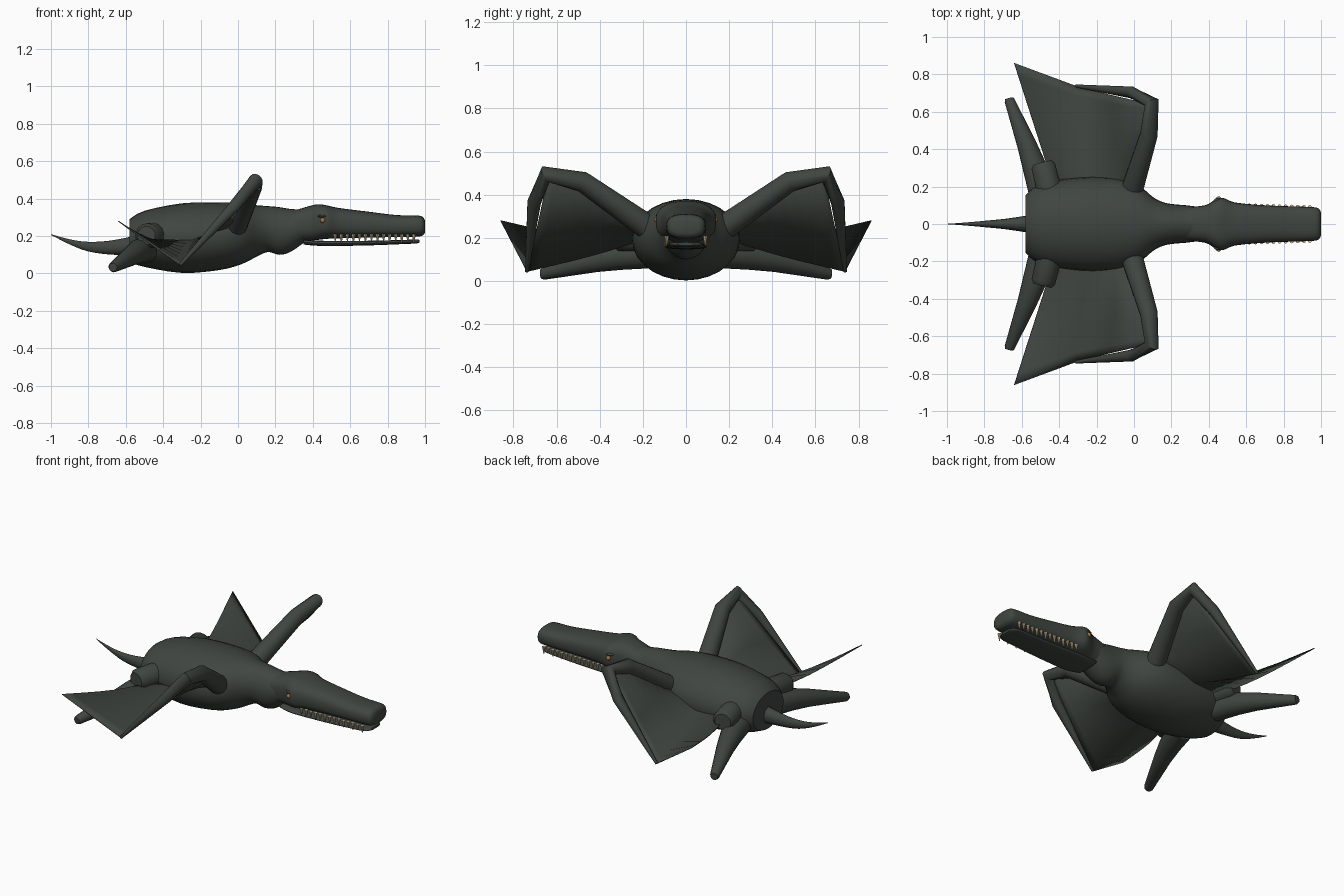
import bpy
import bmesh
import math
from mathutils import Vector

cube = bpy.data.objects.get("Cube")
if cube:
    bpy.data.objects.remove(cube, do_unlink=True)


def make_material(name, colour):
    mat = bpy.data.materials.new(name)
    mat.use_nodes = True
    rgba = (*colour, 1)
    mat.diffuse_color = rgba
    mat.node_tree.nodes["Principled BSDF"].inputs["Base Color"].default_value = rgba
    return mat


SKIN = make_material("dark grey green skin", (0.05, 0.06, 0.052))
IVORY = make_material("ivory teeth", (0.72, 0.56, 0.34))
AMBER = make_material("amber eye", (0.36, 0.17, 0.05))


def finish(name, bm, material, mirrored=False, angle=40):
    """Turn a bmesh into a shaded object, mirrored across y when asked."""
    bmesh.ops.recalc_face_normals(bm, faces=bm.faces)
    mesh = bpy.data.meshes.new(name)
    bm.to_mesh(mesh)
    bm.free()
    mesh.materials.append(material)
    obj = bpy.data.objects.new(name, mesh)
    bpy.context.collection.objects.link(obj)
    bpy.ops.object.select_all(action='DESELECT')
    obj.select_set(True)
    bpy.context.view_layer.objects.active = obj
    bpy.ops.object.shade_smooth_by_angle(angle=math.radians(angle))
    if mirrored:
        mod = obj.modifiers.new("Mirror", 'MIRROR')
        mod.use_axis = (False, True, False)
        mod.use_mirror_merge = False
    return obj


def skin_rings(bm, rings):
    """Join rings of points with quads and close both ends."""
    loops = [[bm.verts.new(p) for p in ring] for ring in rings]
    count = len(loops[0])
    for a, b in zip(loops, loops[1:]):
        for i in range(count):
            j = (i + 1) % count
            bm.faces.new((a[i], a[j], b[j], b[i]))
    bm.faces.new(loops[0][::-1])
    bm.faces.new(loops[-1])


def spline(rows, steps):
    """Catmull-Rom interpolation through rows of numbers."""
    rows = [Vector(r) for r in rows]
    out = []
    for i in range(len(rows) - 1):
        p, q = rows[i], rows[i + 1]
        before, after = rows[max(i - 1, 0)], rows[min(i + 2, len(rows) - 1)]
        for k in range(steps):
            t = k / steps
            out.append(0.5 * (2 * p + (q - before) * t
                              + (2 * before - 5 * p + 4 * q - after) * t ** 2
                              + (3 * p - before - 3 * q + after) * t ** 3))
    return out + [rows[-1]]


def loft(name, stations, power=1.0, sides=28, steps=3):
    """Cross-sections along x: (x, half width, bottom, top)."""
    rings = []
    for x, half, low, high in spline(stations, steps):
        ring = []
        for i in range(sides):
            a = math.tau * i / sides
            c, s = math.cos(a), math.sin(a)
            y = half * math.copysign(abs(c) ** power, c)
            z = (low + high) / 2 + (high - low) / 2 * math.copysign(abs(s) ** power, s)
            ring.append((x, y, z))
        rings.append(ring)
    bm = bmesh.new()
    skin_rings(bm, rings)
    return finish(name, bm, SKIN)


def limb(name, points, radii, sides=14):
    """Tapered tube along a bent path, mirrored to both sides."""
    points = [Vector(p) for p in points]
    rings = []
    for i, (p, r) in enumerate(zip(points, radii)):
        ahead = points[min(i + 1, len(points) - 1)] - p
        behind = p - points[max(i - 1, 0)]
        t = (ahead.normalized() + behind.normalized()).normalized()
        u = t.cross(Vector((1, 0, 0))).normalized()
        v = t.cross(u)
        rings.append([p + r * (u * math.cos(math.tau * k / sides)
                               + v * math.sin(math.tau * k / sides))
                      for k in range(sides)])
    bm = bmesh.new()
    skin_rings(bm, rings)
    return finish(name, bm, SKIN, mirrored=True)


# Torso and neck
loft("body", [
    (-.58, .155, .06, .29), (-.5, .212, .035, .335), (-.3, .247, .003, .375),
    (-.1, .245, .018, .38), (.02, .21, .05, .375), (.1, .145, .09, .365),
    (.16, .115, .115, .36), (.22, .105, .1, .355), (.28, .1, .115, .345),
    (.36, .09, .17, .34)])

# Skull with brow bulge and long snout
loft("head", [
    (.28, .09, .17, .33), (.38, .1, .175, .36), (.43, .127, .18, .37),
    (.475, .14, .185, .364), (.54, .115, .188, .35), (.7, .1, .192, .33),
    (.85, .094, .195, .312), (.96, .09, .197, .31), (.99, .08, .205, .3),
    (1, .06, .22, .28)], power=.75)

# Thin lower jaw
loft("lower_jaw", [
    (.35, .08, .155, .18), (.45, .096, .147, .175), (.7, .088, .15, .175),
    (.9, .08, .158, .18), (.95, .068, .16, .182), (.97, .045, .165, .18)],
    power=.75)

# Upturned pointed tail
loft("tail", [
    (-.54, .05, .095, .205), (-.68, .029, .1, .177), (-.8, .017, .117, .17),
    (-.9, .008, .155, .183), (-1, .001, .206, .21)], sides=14)

# Wing arms bending at the elbow and sweeping back to the wing tip
TIP = (-.31, .738, .045)
limb("wing_arms", [(-.02, .15, .23), (.08, .48, .46), (.095, .65, .495),
                   (-.015, .704, .365), TIP],
     (.06, .048, .04, .032, .008))

# Hip stubs and hind legs
limb("hips", [(-.44, .13, .2), (-.485, .31, .203), (-.49, .33, .203)],
     (.07, .066, .05))
limb("hind_legs", [(-.49, .15, .13), (-.53, .3, .118), (-.572, .42, .094),
                   (-.665, .66, .034), (-.668, .672, .033)],
     (.07, .066, .053, .028, .022))

# Wing membranes: front, valley and rear edges spanning from flank to tip
edges = [
    [(0, .2, .25), (.06, .45, .43), (.07, .645, .465)],
    [(-.11, .2, .22), (-.1, .45, .27), (-.125, .69, .25)],
    [(-.24, .2, .19), (-.28, .45, .115), TIP],
    [(-.43, .2, .17), (-.525, .5, .2), (-.64, .86, .28)]]
bm = bmesh.new()
grid = [[bm.verts.new(p) for p in spline(edge, 4)] for edge in edges]
for a, b in zip(grid, grid[1:]):
    for i in range(len(a) - 1):
        bm.faces.new((a[i], a[i + 1], b[i + 1], b[i]))
membrane = finish("wing_membranes", bm, SKIN, mirrored=True, angle=80)
thick = membrane.modifiers.new("Thickness", 'SOLIDIFY')
thick.thickness = .005
thick.offset = 0

# Teeth hanging outside the upper jaw, alternating long and short
bm = bmesh.new()
TEETH = 14
for i in range(TEETH):
    x = .52 + .42 * i / (TEETH - 1)
    length = .046 if i % 2 else .036
    tooth = bmesh.ops.create_cone(bm, cap_ends=True, segments=8, radius1=.002,
                                  radius2=.011, depth=length)["verts"]
    bmesh.ops.translate(bm, verts=tooth,
                        vec=(x, .102 - .03 * (x - .52), .21 - length / 2))
finish("teeth", bm, IVORY, mirrored=True)

# Eyes and slim brow ridges
for name, mat, radius, place in (
        ("eyes", AMBER, .014, (.453, .134, .284)),
        ("brow_ridges", SKIN, .018, (.453, .122, .306))):
    bm = bmesh.new()
    ball = bmesh.ops.create_uvsphere(bm, u_segments=14, v_segments=8, radius=radius)["verts"]
    if mat is SKIN:
        bmesh.ops.scale(bm, verts=ball, vec=(1.6, 1, .5))
    bmesh.ops.translate(bm, verts=ball, vec=place)
    finish(name, bm, mat, mirrored=True)
